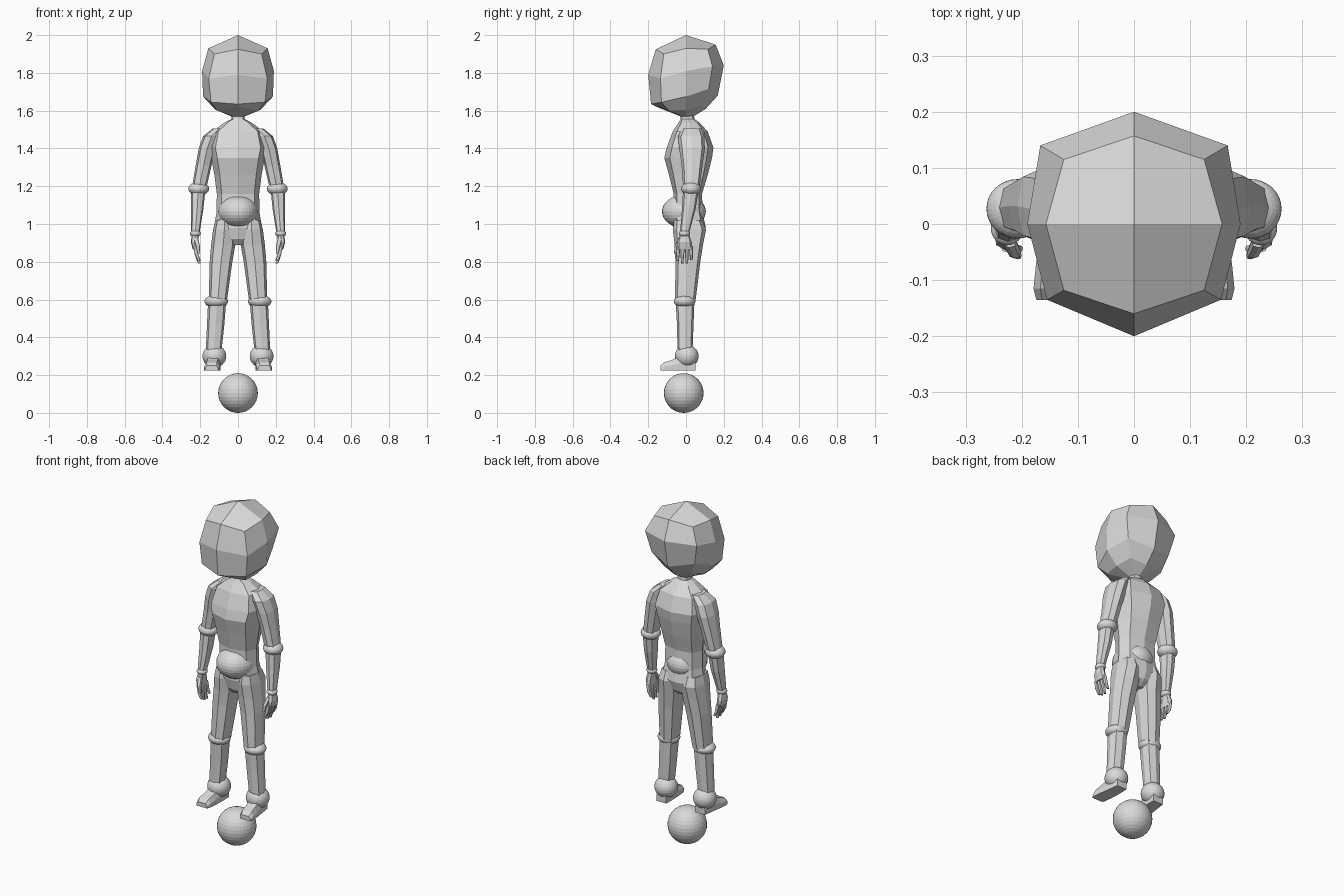
import bpy, bmesh, math

grey = bpy.data.materials.new("plain_grey")
grey.diffuse_color = (0.7, 0.7, 0.7, 1)


def make_object(name, bm):
    bmesh.ops.recalc_face_normals(bm, faces=bm.faces)
    mesh = bpy.data.meshes.new(name)
    bm.to_mesh(mesh)
    bm.free()
    mesh.materials.append(grey)
    obj = bpy.data.objects.new(name, mesh)
    bpy.context.collection.objects.link(obj)
    return obj


def skin(name, rings):
    """Bridge a list of equal-length point rings and cap both ends."""
    bm = bmesh.new()
    rows = [[bm.verts.new(p) for p in ring] for ring in rings]
    n = len(rows[0])
    for a, b in zip(rows, rows[1:]):
        for i in range(n):
            j = (i + 1) % n
            bm.faces.new((a[i], a[j], b[j], b[i]))
    bm.faces.new(rows[0])
    bm.faces.new(rows[-1])
    return make_object(name, bm)


def octagon(z, cx, rx, cy, ry, corner=0.77):
    pts = []
    for i in range(8):
        k = 1 if i % 2 == 0 else corner / math.sqrt(0.5)
        a = i * math.pi / 4
        pts.append((cx + rx * k * math.cos(a), cy + ry * k * math.sin(a), z))
    return pts


def limb(name, side, rows):
    return skin(name, [octagon(z, side * cx, rx, cy, ry) for z, cx, rx, cy, ry in rows])


def ball(name, centre, radii):
    bm = bmesh.new()
    bmesh.ops.create_uvsphere(bm, u_segments=32, v_segments=16, radius=1)
    bmesh.ops.scale(bm, vec=radii, verts=bm.verts)
    bmesh.ops.translate(bm, vec=centre, verts=bm.verts)
    return make_object(name, bm)


# Faceted head: half rings from front to back, mirrored across x
half_rings = [
    [(0, -.16, 1.925), (.125, -.118, 1.9), (.157, 0, 1.93), (.125, .115, 1.925), (0, .157, 1.95)],
    [(0, -.2, 1.79), (.155, -.135, 1.77), (.19, 0, 1.81), (.167, .14, 1.835), (0, .2, 1.84)],
    [(0, -.185, 1.635), (.143, -.13, 1.645), (.185, 0, 1.675), (.14, .12, 1.715), (0, .168, 1.68)],
    [(0, -.155, 1.62), (.11, -.09, 1.6), (.12, 0, 1.605), (.09, .08, 1.63), (0, .105, 1.61)],
    [(0, -.03, 1.57), (.025, -.02, 1.57), (.035, .005, 1.57), (.025, .03, 1.57), (0, .04, 1.57)],
]
bm = bmesh.new()
rows = []
for half in half_rings:
    ring = half + [(-x, y, z) for x, y, z in reversed(half[1:-1])]
    rows.append([bm.verts.new(p) for p in ring])
for a, b in zip(rows, rows[1:]):
    for i in range(8):
        j = (i + 1) % 8
        bm.faces.new((a[i], a[j], b[j], b[i]))
crown = bm.verts.new((0, 0, 2))
for i in range(0, 8, 2):
    r = rows[0]
    # four crown quads, each meeting a corner of the top ring
    bm.faces.new((crown, r[i], r[i + 1], r[(i + 2) % 8]))
bm.faces.new(rows[-1])
make_object("head", bm)

# Torso and neck: height, half width, front y, back y
torso = [
    (1.59, .032, -.025, .04), (1.555, .035, -.03, .045), (1.538, .07, -.038, .07),
    (1.49, .135, -.07, .115), (1.405, .155, -.102, .145), (1.35, .142, -.115, .138),
    (1.26, .125, -.09, .115), (1.16, .112, -.065, .085), (1.06, .114, -.065, .088),
    (.98, .127, -.07, .105), (.92, .115, -.055, .085), (.89, .06, -.03, .05),
]
skin("torso", [octagon(z, 0, rx, (f + b) / 2, (b - f) / 2) for z, rx, f, b in torso])

# Belly ball and the ball under the feet
ball("belly_ball", (0, -.011, 1.066), (.105, .116, .088))
ball("ground_ball", (0, -.012, .105), (.105, .105, .105))

for s, tag in ((1, "left"), (-1, "right")):
    # Arm
    limb(tag + "_upper_arm", s, [
        (1.505, .1, .035, .03, .05), (1.465, .14, .045, .027, .07), (1.4, .163, .045, .032, .068),
        (1.31, .182, .042, .032, .055), (1.18, .208, .038, .028, .042)])
    limb(tag + "_forearm", s, [
        (1.19, .21, .038, .027, .042), (1.08, .216, .033, .015, .036),
        (.95, .226, .022, -.008, .024)])
    ball(tag + "_elbow_joint", (s * .208, .027, 1.187), (.055, .053, .036))
    ball(tag + "_wrist_joint", (s * .226, -.008, .95), (.029, .03, .02))

    # Hand
    limb(tag + "_palm", s, [
        (.945, .226, .018, -.008, .024), (.905, .231, .019, -.008, .038),
        (.865, .225, .014, -.006, .042)])
    for i, tip in enumerate((.805, .792, .79, .81)):
        y = -.04 + i * .022
        limb(f"{tag}_finger_{i + 1}", s, [
            (.88, .226, .011, y, .0105), (.835, .218, .01, y * 1.08, .0095),
            (tip, .205, .007, y * 1.1, .006)])
    limb(tag + "_thumb", s, [
        (.925, .222, .012, -.03, .012), (.885, .213, .011, -.05, .011),
        (.845, .207, .007, -.056, .007)])

    # Leg
    limb(tag + "_thigh", s, [
        (1.02, .07, .05, .012, .075), (.97, .072, .06, .018, .088), (.89, .078, .064, .015, .075),
        (.8, .09, .06, .01, .066), (.59, .107, .048, -.004, .054)])
    limb(tag + "_shin", s, [
        (.6, .11, .048, -.005, .05), (.47, .118, .046, -.004, .044),
        (.34, .128, .042, -.005, .04), (.29, .128, .035, -.003, .035)])
    ball(tag + "_knee_joint", (s * .115, -.007, .59), (.062, .057, .035))
    ball(tag + "_ankle_joint", (s * .125, .004, .3), (.063, .063, .06))

    # Foot: sections along y with a sloped top
    foot = [(.05, .125, .032, .29), (-.03, .13, .038, .3), (-.075, .135, .04, .28),
            (-.115, .139, .04, .268), (-.135, .14, .034, .25)]
    skin(tag + "_foot", [
        [(s * (cx - w), y, .225), (s * (cx + w), y, .225),
         (s * (cx + w), y, .5 * (.225 + top)), (s * (cx + w * .7), y, top),
         (s * (cx - w * .7), y, top), (s * (cx - w), y, .5 * (.225 + top))]
        for y, cx, w, top in foot])
